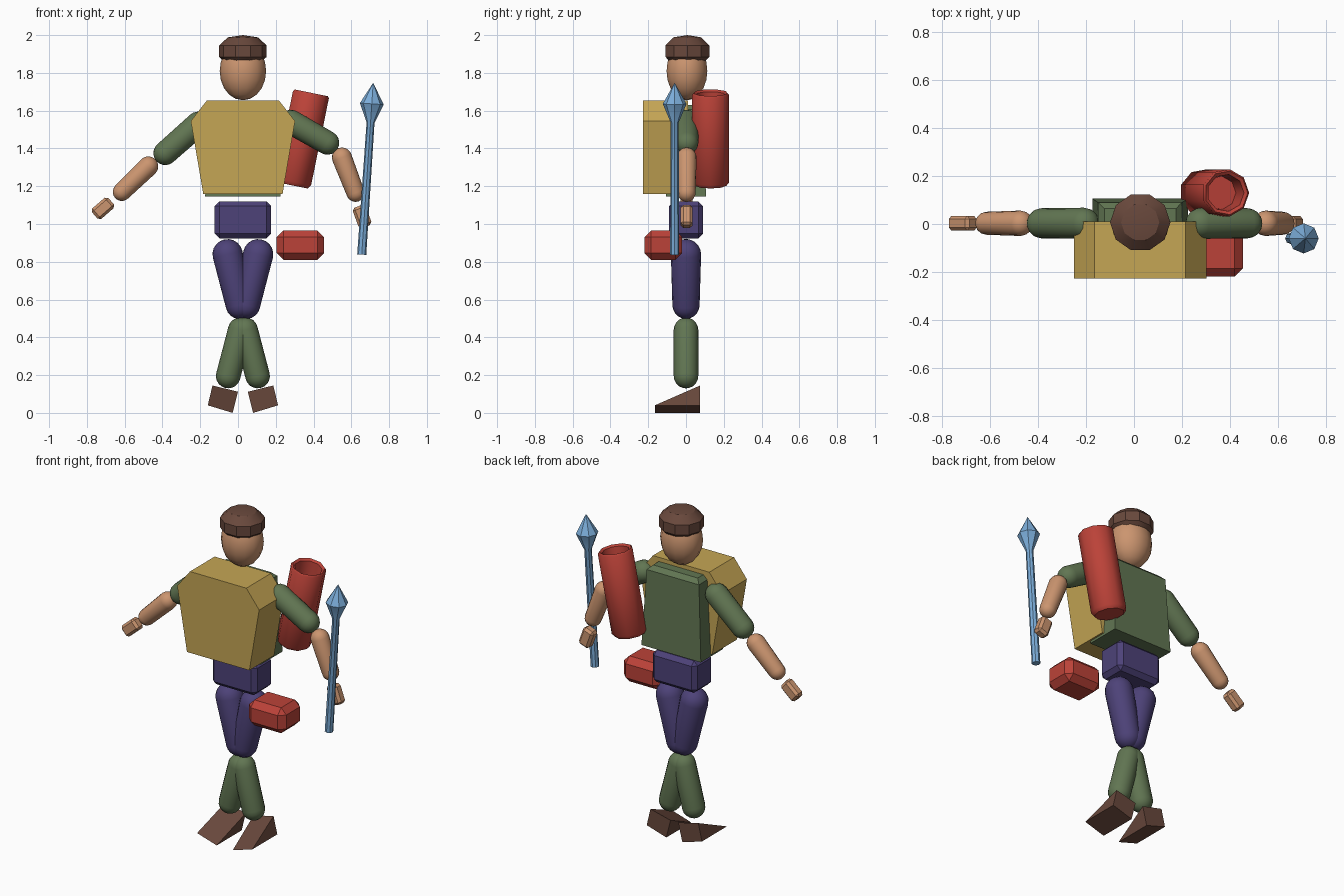
import bpy, bmesh
from math import sin, cos, pi, radians
from mathutils import Vector, Matrix

if "Cube" in bpy.data.objects:
    bpy.data.objects.remove(bpy.data.objects["Cube"])

CX = 0.026  # symmetry plane of the body


def mat(name, rgb):
    m = bpy.data.materials.new(name)
    m.diffuse_color = (*rgb, 1)
    m.use_nodes = True
    m.node_tree.nodes["Principled BSDF"].inputs["Base Color"].default_value = m.diffuse_color
    return m


SKIN = mat("skin", (0.60, 0.30, 0.16))
BROWN = mat("brown", (0.14, 0.065, 0.045))
GREEN = mat("green", (0.12, 0.18, 0.085))
YELLOW = mat("yellow", (0.56, 0.38, 0.09))
PURPLE = mat("purple", (0.075, 0.055, 0.19))
RED = mat("red", (0.50, 0.055, 0.04))
BLUE = mat("blue", (0.20, 0.42, 0.70))


def finish(name, bm, material, smooth=None):
    bmesh.ops.recalc_face_normals(bm, faces=bm.faces[:])
    me = bpy.data.meshes.new(name)
    bm.to_mesh(me)
    bm.free()
    ob = bpy.data.objects.new(name, me)
    bpy.context.collection.objects.link(ob)
    me.materials.append(material)
    if smooth:
        bpy.ops.object.select_all(action='DESELECT')
        ob.select_set(True)
        bpy.context.view_layer.objects.active = ob
        bpy.ops.object.shade_smooth_by_angle(angle=radians(smooth))
    return ob


def lathe(name, profile, a, b, sides, material, smooth=40, squash=1.0):
    """Spin (radius, height) points around the axis a -> b, starting at a."""
    bm = bmesh.new()
    rings = []
    for r, h in profile:
        if r < 1e-5:
            rings.append([bm.verts.new((0, 0, h))])
        else:
            rings.append([bm.verts.new((r * cos(2 * pi * i / sides),
                                        squash * r * sin(2 * pi * i / sides), h))
                          for i in range(sides)])
    for p, q in zip(rings, rings[1:]):
        for i in range(sides):
            j = (i + 1) % sides
            quad = [p[i % len(p)], p[j % len(p)], q[j % len(q)], q[i % len(q)]]
            bm.faces.new(list(dict.fromkeys(quad)))
    for ring in (rings[0], rings[-1]):
        if len(ring) > 2:
            bm.faces.new(ring)
    a, b = Vector(a), Vector(b)
    rot = Vector((0, 0, 1)).rotation_difference(b - a).to_matrix().to_4x4()
    bm.transform(Matrix.Translation(a) @ rot)
    return finish(name, bm, material, smooth)


def capsule(name, a, b, ra, rb, material):
    n, length = 5, (Vector(b) - Vector(a)).length
    prof = [(ra * sin(pi / 2 * i / n), -ra * cos(pi / 2 * i / n)) for i in range(n + 1)]
    prof += [(rb * cos(pi / 2 * i / n), length + rb * sin(pi / 2 * i / n)) for i in range(n + 1)]
    return lathe(name, prof, a, b, 16, material)


def box(name, centre, size, bevel, material, tilt=0):
    bm = bmesh.new()
    bmesh.ops.create_cube(bm, size=1)
    bmesh.ops.scale(bm, vec=size, verts=bm.verts[:])
    bmesh.ops.bevel(bm, geom=bm.edges[:], offset=bevel, segments=1, affect='EDGES')
    bm.transform(Matrix.Translation(centre) @ Matrix.Rotation(tilt, 4, 'Y'))
    return finish(name, bm, material)


def loft(name, lower, upper, material):
    """Join two matching loops into a closed solid."""
    bm = bmesh.new()
    p, q = [[bm.verts.new(v) for v in loop] for loop in (lower, upper)]
    n = len(p)
    bm.faces.new(p)
    bm.faces.new(q)
    for i in range(n):
        bm.faces.new((p[i], p[(i + 1) % n], q[(i + 1) % n], q[i]))
    bmesh.ops.remove_doubles(bm, verts=bm.verts[:], dist=1e-4)
    return finish(name, bm, material)


# head and cap
head = [(0.123 * sin(pi * i / 10), -0.155 * cos(pi * i / 10)) for i in range(11)]
lathe("head", head, (CX, 0.005, 1.81), (CX, 0.005, 2), 14, SKIN, 40, 0.9)
cap = [(0, 1.865), (0.105, 1.865), (0.126, 1.885), (0.126, 1.945), (0.08, 1.988), (0, 2.0)]
lathe("cap", cap, (CX, 0.007, 0), (CX, 0.007, 1), 10, BROWN, 35, 0.97)

# torso: slightly tapered block with a chamfered top
bm = bmesh.new()
bmesh.ops.create_cube(bm, size=1)
for v in bm.verts:
    top = v.co.z > 0
    v.co = (CX + v.co.x * (0.35 if top else 0.40), v.co.y * (0.18 if top else 0.212),
            1.63 if top else 1.145)
rim = [e for e in bm.edges if all(v.co.z > 1.5 for v in e.verts)]
bmesh.ops.bevel(bm, geom=rim, offset=0.025, segments=1, affect='EDGES')
finish("torso", bm, GREEN)

# front pack: extruded hexagonal outline
half = [(0.21, 1.16), (0.276, 1.545), (0.19, 1.655)]
outline = [(CX + x, z) for x, z in half] + [(CX - x, z) for x, z in reversed(half)]
loft("front_pack", [(x, -0.228, z) for x, z in outline],
     [(x, 0.01, z) for x, z in outline], YELLOW)

# hips
box("hips", (CX, 0, 1.022), (0.30, 0.18, 0.195), 0.025, PURPLE)

# legs and feet
foot = [(-0.16, 0.04), (-0.028, 0.0), (0.0, 0.112), (-0.135, 0.145)]
for side, s in (("left", 1), ("right", -1)):
    def m(x):
        return x if s > 0 else 2 * CX - x
    capsule(side + "_thigh", (m(-0.055), 0, 0.84), (m(0.007), 0, 0.57), 0.08, 0.072, PURPLE)
    capsule(side + "_shin", (m(0.012), 0, 0.44), (m(-0.052), 0, 0.195), 0.065, 0.065, GREEN)
    toe = [foot[0], foot[1], foot[1], foot[0]]
    loft(side + "_foot", [(m(x), 0.075, z) for x, z in foot],
         [(m(x), -0.165, z) for x, z in toe], BROWN)

# arms: shoulder, elbow, forearm start, wrist, hand centre, hand tilt
arms = {
    "left": ((-0.21, 1.53), (-0.385, 1.375), (-0.475, 1.305), (-0.615, 1.17), (-0.715, 1.083), 49),
    "right": ((0.28, 1.54), (0.473, 1.43), (0.55, 1.352), (0.622, 1.165), (0.657, 1.04), -20),
}
for side, (sh, el, fa, wr, ha, tilt) in arms.items():
    p = [Vector((x, 0.003, z)) for x, z in (sh, el, fa, wr, ha)]
    capsule(side + "_upper_arm", p[0], p[1], 0.065, 0.063, GREEN)
    capsule(side + "_forearm", p[2], p[3], 0.053, 0.048, SKIN)
    box(side + "_hand", p[4], (0.073, 0.062, 0.115), 0.014, SKIN, radians(tilt))

# spear: shaft and pointed blade in one turned profile
spear = [(0.024, 0), (0.021, 0.70), (0.063, 0.80), (0, 0.912)]
lathe("spear", spear, (0.655, -0.06, 0.838), (0.716, -0.06, 1.75), 8, BLUE, 25)

# tube on the back, hollow at the top
tube = [(0, 0), (0.085, 0), (0.1, 0.02), (0.1, 0.49), (0.092, 0.5), (0.078, 0.49),
        (0.07, 0.36), (0, 0.36)]
lathe("back_tube", tube, (0.285, 0.13, 1.205), (0.385, 0.13, 1.695), 9, RED, 45)

# side pouch
box("side_pouch", (0.33, -0.12, 0.888), (0.25, 0.2, 0.155), 0.035, RED)
